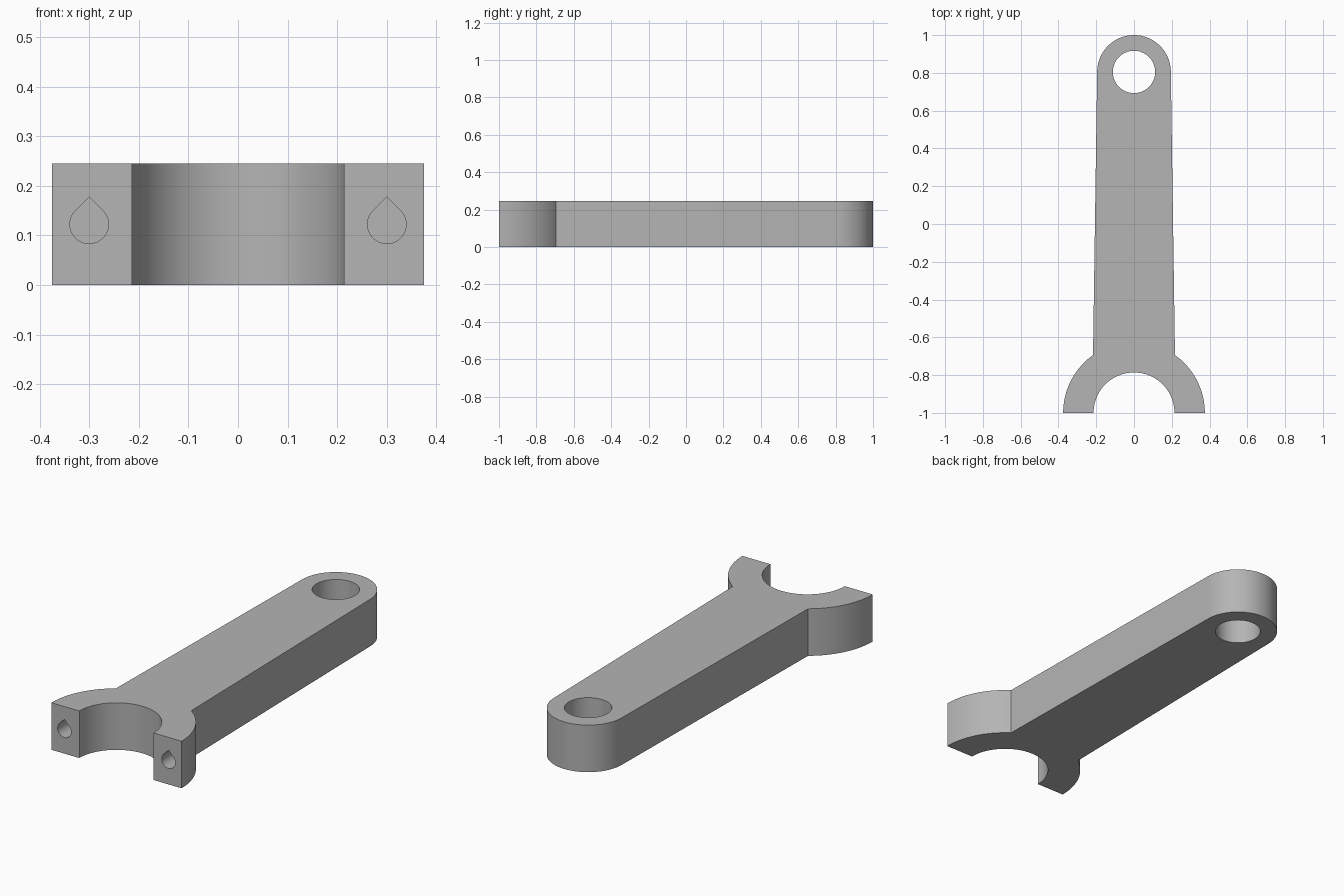
import bpy, bmesh
from math import sin, cos, pi, radians, asin, sqrt
from mathutils import Vector

cube = bpy.data.objects.get("Cube")
if cube:
    bpy.data.objects.remove(cube, do_unlink=True)

HEIGHT = 0.245
RING_Y, RING_OUT, RING_IN = -1.0, 0.375, 0.214
EYE_Y, EYE_OUT, EYE_IN = 0.805, 0.195, 0.112
ARM_HALF = 0.217          # half width of the arm where it meets the ring
BOLT_X, BOLT_Z, BOLT_R, BOLT_DEPTH = 0.3, HEIGHT / 2, 0.039, 0.14

grey = bpy.data.materials.new("plain grey")
grey.use_nodes = True
colour = (0.46, 0.46, 0.46, 1)
grey.diffuse_color = colour
grey.node_tree.nodes["Principled BSDF"].inputs["Base Color"].default_value = colour


def arc(cx, cy, r, a, b, n):
    """Points along an arc from angle a to angle b."""
    return [(cx + r * cos(a + (b - a) * i / n), cy + r * sin(a + (b - a) * i / n))
            for i in range(n + 1)]


def prism(name, points, place, sweep):
    """Closed outline, placed in space and extruded along a vector."""
    bm = bmesh.new()
    face = bm.faces.new([bm.verts.new(place(u, v)) for u, v in points])
    grown = bmesh.ops.extrude_face_region(bm, geom=[face])["geom"]
    verts = [g for g in grown if isinstance(g, bmesh.types.BMVert)]
    bmesh.ops.translate(bm, verts=verts, vec=Vector(sweep))
    bmesh.ops.recalc_face_normals(bm, faces=bm.faces)
    mesh = bpy.data.meshes.new(name)
    bm.to_mesh(mesh)
    bm.free()
    mesh.materials.append(grey)
    obj = bpy.data.objects.new(name, mesh)
    bpy.context.collection.objects.link(obj)
    return obj


# Rod outline: half ring, tapered arm and round eye end
meet = asin(sqrt(RING_OUT ** 2 - ARM_HALF ** 2) / RING_OUT)
outline = (arc(0, RING_Y, RING_OUT, 0, meet, 28)
           + arc(0, EYE_Y, EYE_OUT, 0, pi, 64)
           + arc(0, RING_Y, RING_OUT, pi - meet, pi, 28)
           + arc(0, RING_Y, RING_IN, pi, 0, 64))
rod = prism("connecting_rod", outline, lambda u, v: (u, v, 0), (0, 0, HEIGHT))

# Cutters: through hole in the eye and blind teardrop bolt holes in the feet
eye = arc(0, EYE_Y, EYE_IN, 0, 2 * pi, 64)[:-1]
cutters = [prism("eye_cutter", eye, lambda u, v: (u, v, -0.1), (0, 0, HEIGHT + 0.2))]
for side, x in (("left", BOLT_X), ("right", -BOLT_X)):
    drop = arc(x, BOLT_Z, BOLT_R, radians(135), radians(405), 36)
    drop.append((x, BOLT_Z + BOLT_R * sqrt(2)))
    cutters.append(prism(side + "_bolt_cutter", drop,
                         lambda u, v: (u, RING_Y - 0.1, v), (0, BOLT_DEPTH + 0.1, 0)))

bpy.ops.object.select_all(action="DESELECT")
rod.select_set(True)
bpy.context.view_layer.objects.active = rod
for cutter in cutters:
    cutter.hide_render = True
    mod = rod.modifiers.new(cutter.name, "BOOLEAN")
    mod.operation, mod.solver, mod.object = "DIFFERENCE", "EXACT", cutter
    bpy.ops.object.modifier_apply(modifier=mod.name)
    bpy.data.objects.remove(cutter, do_unlink=True)

bpy.ops.object.shade_smooth_by_angle(angle=radians(25))
